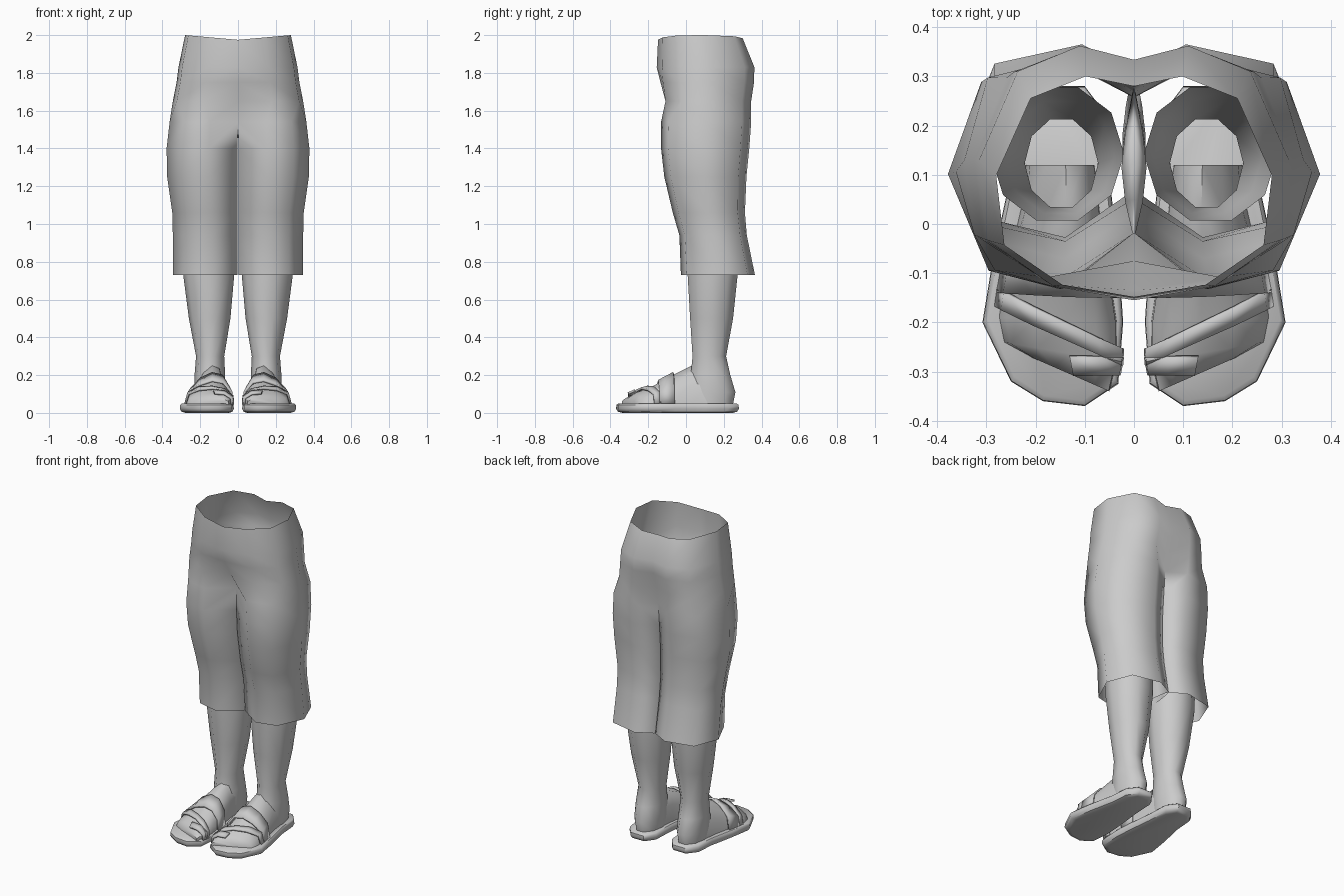
import bpy, bmesh, math

if "Cube" in bpy.data.objects:
    bpy.data.objects.remove(bpy.data.objects["Cube"])


def finish(name, bm, angle=50, thickness=0):
    """Turn a right-hand half into a mirrored, smooth-shaded object."""
    bmesh.ops.recalc_face_normals(bm, faces=bm.faces)
    me = bpy.data.meshes.new(name)
    bm.to_mesh(me)
    bm.free()
    me.shade_smooth()
    me.set_sharp_from_angle(angle=math.radians(angle))
    ob = bpy.data.objects.new(name, me)
    bpy.context.collection.objects.link(ob)
    if thickness:
        s = ob.modifiers.new("thickness", 'SOLIDIFY')
        s.thickness, s.offset = thickness, 0
    m = ob.modifiers.new("mirror", 'MIRROR')
    m.merge_threshold = 0.0015
    return ob


def loft(name, rings, closed=True, caps=(), angle=50, thickness=0):
    """Skin rings of points; a strip next to a shorter ring stays open."""
    bm = bmesh.new()
    vs = [[bm.verts.new(p) for p in r] for r in rings]
    for a, b in zip(vs, vs[1:]):
        n = min(len(a), len(b))
        wrap = closed and len(a) == len(b) == len(vs[-1])
        for i in range(n if wrap else n - 1):
            j = (i + 1) % n
            bm.faces.new((a[i], a[j], b[j], b[i]))
    for c in caps:
        bm.faces.new(vs[c])
    return finish(name, bm, angle, thickness)


# Trousers: half rings around the hips, then full rings around the leg
HIP = [(0, 0), (.52, .055), (.94, .235), (1, .55), (.75, .9), (.35, 1), (0, .955)]
LEG = [(0, .24), (.4, 0), (.78, .08), (1, .5), (.82, .9), (.3, 1), (0, .86),
       (.04, .68), (.06, .53), (.04, .38)]


def hip_ring(xo, yf, yb, z, dip=0., front=0., back=0.):
    pts = []
    for i, (u, v) in enumerate(HIP):
        y = yf + (yb - yf) * v
        y += front if i == 0 else -back if i == 6 else 0
        pts.append((u * xo, y, z - dip * (1 - u)))
    return pts


def trouser_ring(xo, yf, yb, z):
    return [(.003 + u * (xo - .003), yf + (yb - yf) * v, z) for u, v in LEG]


crotch = [(0 if i in (0, 6, 7, 8, 9) else x, y, z - (.04 if i > 6 else 0))
          for i, (x, y, z) in enumerate(trouser_ring(.362, -.132, .345, 1.54))]
trousers = [
    hip_ring(.28, -.148, .30, 2.0, .025),
    hip_ring(.315, -.155, .362, 1.83, 0, 0, .005),
    hip_ring(.325, -.15, .36, 1.75, 0, .015, .01),
    hip_ring(.345, -.135, .345, 1.65, 0, .06, .03),
    crotch,
    trouser_ring(.378, -.132, .335, 1.40),
    trouser_ring(.375, -.115, .32, 1.25),
    trouser_ring(.348, -.07, .312, 1.06),
    trouser_ring(.345, -.035, .322, .94),
    trouser_ring(.345, -.027, .365, .73),
]
loft("trousers", trousers, angle=75)


# Lower legs down to the heels
def oval(xi, xo, yf, yb, z, n=10):
    return [((xi + xo) / 2 + (xo - xi) / 2 * math.cos(2 * math.pi * k / n),
             (yf + yb) / 2 + (yb - yf) / 2 * math.sin(2 * math.pi * k / n), z)
            for k in range(n)]


loft("lower_leg", [oval(*r) for r in (
    (.02, .292, 0, .285, .85),
    (.02, .29, .002, .28, .73),
    (.04, .26, .016, .255, .5),
    (.073, .222, .03, .217, .3),
    (.068, .23, .02, .24, .2),
    (.068, .228, 0, .268, .11),
    (.073, .222, 0, .255, .045))], caps=(-1,), angle=75)

# Forefoot: arched sections running from ankle to toes (y, x in, x out, height)
SECTIONS = [(.12, .08, .22, .25), (.03, .07, .23, .25), (-.1, .05, .26, .185),
            (-.2, .035, .275, .13), (-.28, .035, .265, .108), (-.34, .05, .21, .075)]
ARCH = [(0, 0), (.01, .55), (.18, .93), (.42, 1), (.7, .82), (.94, .5), (1, 0)]


def foot_point(i, y, inflate=0., shear=0.):
    """Point i of the foot arch at depth y."""
    for a, b in zip(SECTIONS, SECTIONS[1:]):
        if y >= b[0] or b is SECTIONS[-1]:
            t = min(max((a[0] - y) / (a[0] - b[0]), 0), 1)
            x0, x1, h = [p + (q - p) * t for p, q in zip(a[1:], b[1:])]
            break
    u, v = ARCH[i]
    x0, x1, h = x0 - inflate, x1 + inflate, h + inflate
    return (x0 + (x1 - x0) * u, y + shear * u, .045 + (h - .045) * v)


loft("foot", [[foot_point(i, s[0], 0, sh) for i in range(7)]
              for s, sh in zip(SECTIONS, (0, 0, 0, .01, .04, .07))],
     caps=(-1,), angle=60)


# Sandal straps follow the foot arch
def strap(name, y_in, y_out, width, lo=0, hi=6):
    rows = []
    for side in (-.5, .5):
        rows.append([foot_point(i, y_in + (y_out - y_in) * ARCH[i][0] + side * width, .009)
                     for i in range(lo, hi + 1)])
    loft(name, rows, closed=False, angle=40, thickness=.012)


strap("instep_strap", -.11, -.10, .08)
strap("diagonal_strap", -.27, -.15, .035)
strap("toe_strap", -.288, -.288, .036, 0, 3)

# Sandal sole with a rounded underside
OUTLINE = [(.022, -.2), (.032, -.325), (.1, -.37), (.185, -.36), (.25, -.32),
           (.308, -.2), (.285, -.06), (.25, .1), (.24, .22), (.19, .28),
           (.1, .28), (.055, .22), (.048, .08), (.03, -.08)]
loft("sandal_sole", [[(.155 + (x - .155) * s, -.04 + (y + .04) * (1 - (1 - s) * .5), z)
                      for x, y in OUTLINE]
                     for s, z in ((.8, 0), (.94, .006), (1, .022), (.99, .042), (.93, .05))],
     caps=(0, -1), angle=45)
